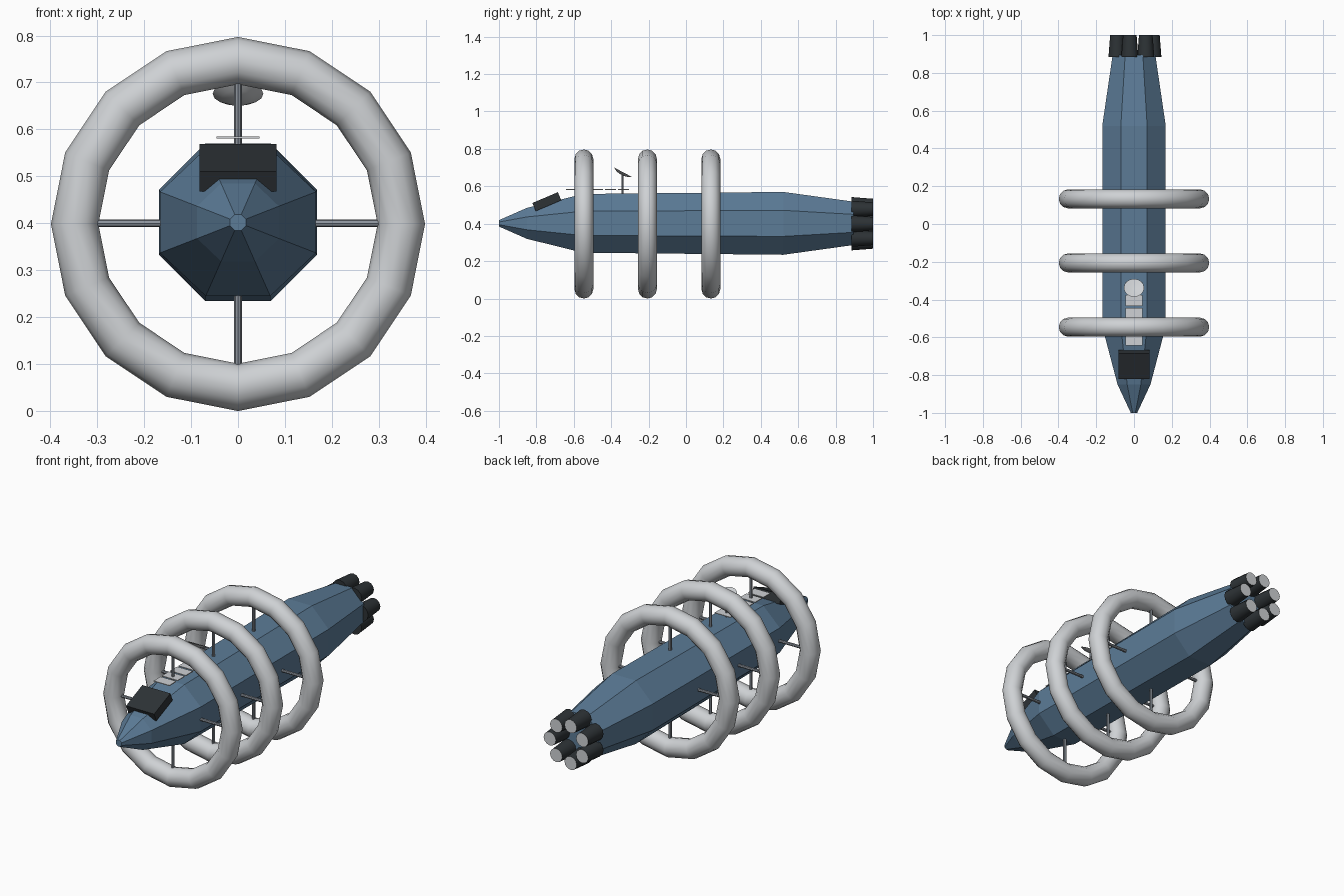
import bpy, bmesh
from math import sin, cos, pi, radians

if "Cube" in bpy.data.objects:
    bpy.data.objects.remove(bpy.data.objects["Cube"])


def material(name, rgb):
    m = bpy.data.materials.new(name)
    m.use_nodes = True
    m.diffuse_color = (*rgb, 1)
    m.node_tree.nodes["Principled BSDF"].inputs["Base Color"].default_value = (*rgb, 1)
    return m


BLUE = material("steel blue", (0.107, 0.2, 0.31))
PALE = material("pale grey", (0.62, 0.64, 0.66))
DARK = material("charcoal", (0.026, 0.032, 0.036))
GREY = material("strut grey", (0.27, 0.3, 0.34))

AXIS = 0.4    # height of the ship's long axis


def finish(name, *mats, smooth=None):
    ob = bpy.context.object
    ob.name = name
    for m in mats:
        ob.data.materials.append(m)
    if smooth:
        bpy.ops.object.shade_smooth_by_angle(angle=radians(smooth))
    return ob


def box(name, loc, size, mat, tilt=0):
    bpy.ops.mesh.primitive_cube_add(size=1, location=loc, rotation=(tilt, 0, 0))
    bpy.context.object.scale = size
    return finish(name, mat)


def rod(name, loc, radius, length, mat, rot=(0, 0, 0)):
    bpy.ops.mesh.primitive_cylinder_add(vertices=8, radius=radius, depth=length,
                                        location=loc, rotation=rot)
    return finish(name, mat)


def loft(name, sections, sides, start, mat, smooth=None):
    """Closed skin through elliptical sections (y, half_x, half_z) along y."""
    bm = bmesh.new()
    loops = []
    for y, rx, rz in sections:
        angles = [start + 2 * pi * i / sides for i in range(sides)]
        loops.append([bm.verts.new((rx * cos(a), y, rz * sin(a))) for a in angles])
    for a, b in zip(loops, loops[1:]):
        for i in range(sides):
            j = (i + 1) % sides
            bm.faces.new((a[i], a[j], b[j], b[i]))
    bm.faces.new(loops[0])
    bm.faces.new(loops[-1])
    bmesh.ops.recalc_face_normals(bm, faces=bm.faces)
    mesh = bpy.data.meshes.new(name)
    bm.to_mesh(mesh)
    bm.free()
    ob = bpy.data.objects.new(name, mesh)
    bpy.context.collection.objects.link(ob)
    bpy.ops.object.select_all(action="DESELECT")
    bpy.context.view_layer.objects.active = ob
    ob.select_set(True)
    return finish(name, mat, smooth=smooth)


# Eight-sided hull; sizes are half-widths across the flats
k = 1 / cos(pi / 8)
profile = [(-1, 0.017, 0.017), (-0.85, 0.087, 0.083), (-0.55, 0.166, 0.157),
           (0.52, 0.168, 0.168), (0.895, 0.113, 0.116)]
hull = loft("hull", [(y, a * k, b * k) for y, a, b in profile], 8, pi / 8, BLUE)
hull.location.z = AXIS + 0.002

# Three rings, each held by four spokes
for n, y in enumerate((-0.546, -0.206, 0.133), 1):
    bpy.ops.mesh.primitive_torus_add(major_segments=16, minor_segments=12,
                                     major_radius=0.348, minor_radius=0.0505,
                                     location=(0, y, 0.3985), rotation=(pi / 2, 0, 0))
    finish(f"ring_{n}", PALE, smooth=40)
    for s in range(4):
        a = s * pi / 2
        rod(f"ring_{n}_spoke_{s + 1}", (0.225 * sin(a), y, AXIS + 0.225 * cos(a)),
            0.008, 0.17, GREY, (0, a, 0))

# Seven tapered engine nozzles with pale exhaust faces
for n in range(7):
    a = 2 * pi * n / 7
    bpy.ops.mesh.primitive_cone_add(vertices=12, radius1=0.036, radius2=0.045, depth=0.115,
                                    location=(0.1 * cos(a), 0.9425, AXIS + 0.1 * sin(a)),
                                    rotation=(pi / 2, 0, 0))
    nozzle = finish(f"engine_nozzle_{n + 1}", DARK, PALE, smooth=40)
    for f in nozzle.data.polygons:
        f.material_index = int(f.normal.z < -0.9)

# Slanted dark cockpit block on the nose
box("cockpit", (0, -0.744, 0.518), (0.165, 0.148, 0.047), DARK, radians(23))

# Row of thin plates floating above the back of the hull
for n in range(5):
    box(f"deck_plate_{n + 1}", (0, -0.613 + 0.0695 * n, 0.583), (0.092, 0.058, 0.004), PALE)

# Dish antenna on a short mast, tipped towards the stern
rod("dish_mast", (0, -0.34, 0.612), 0.006, 0.1, GREY)
bowl = [(-0.016, 0.012, 0.012), (-0.011, 0.034, 0.034), (0, 0.054, 0.054),
        (-0.004, 0.036, 0.036), (-0.009, 0.012, 0.012)]
dish = loft("dish", bowl, 16, 0, PALE, smooth=40)
dish.location = (0, -0.338, 0.676)
dish.rotation_euler.x = radians(90 - 28)
